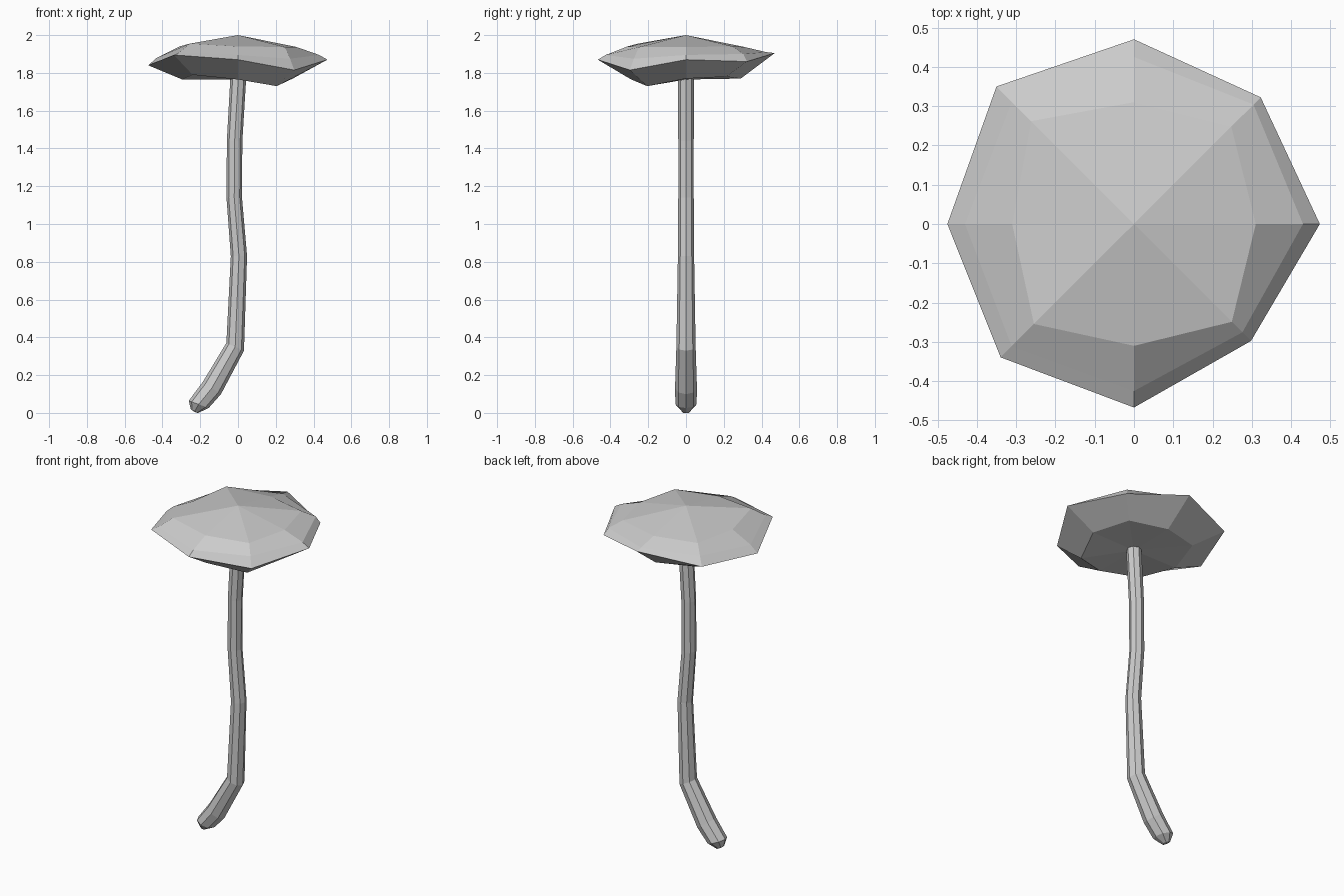
import bpy, bmesh, math
from mathutils import Vector

if "Cube" in bpy.data.objects:
    bpy.data.objects.remove(bpy.data.objects["Cube"])


def loft(name, rings, start, end):
    """Skin equal-length rings, closing each end on a point (fan)."""
    bm = bmesh.new()
    loops = [[bm.verts.new(p) for p in ring] for ring in rings]
    n = len(loops[0])
    for a, b in zip(loops, loops[1:]):
        for i in range(n):
            j = (i + 1) % n
            bm.faces.new((a[i], a[j], b[j], b[i]))
    for ring, tip in ((loops[0], start), (loops[-1], end)):
        t = bm.verts.new(tip)
        for i in range(n):
            bm.faces.new((ring[i], ring[(i + 1) % n], t))
    bmesh.ops.recalc_face_normals(bm, faces=bm.faces[:])
    mesh = bpy.data.meshes.new(name)
    bm.to_mesh(mesh)
    bm.free()
    obj = bpy.data.objects.new(name, mesh)
    bpy.context.collection.objects.link(obj)
    return obj


# Cap: irregular octagonal rings, (radius, height) per 45 degrees from +x
cap_profile = [
    [(.29, 1.77), (.30, 1.78), (.29, 1.77), (.32, 1.78),
     (.295, 1.765), (.34, 1.79), (.29, 1.765), (.29, 1.73)],
    [(.473, 1.87), (.456, 1.86), (.47, 1.905), (.495, 1.86),
     (.475, 1.84), (.48, 1.895), (.467, 1.87), (.421, 1.815)],
    [(.43, 1.895), (.43, 1.90), (.425, 1.91), (.44, 1.90),
     (.43, 1.88), (.44, 1.908), (.425, 1.895), (.39, 1.875)],
    [(.31, 1.937), (.35, 1.94), (.31, 1.937), (.37, 1.945),
     (.31, 1.94), (.36, 1.955), (.31, 1.94), (.352, 1.937)],
]
cap_rings = [[(r * math.cos(i * math.pi / 4), r * math.sin(i * math.pi / 4), z)
              for i, (r, z) in enumerate(ring)] for ring in cap_profile]
loft("cap", cap_rings, (0, 0, 1.765), (0, 0, 2.0))

# Stem: octagonal tube along a bent path, (x, z, radius, tilt in degrees)
path = [(-.23, .008, .022, 28), (-.208, .045, .056, 20), (-.138, .132, .058, 35),
        (-.015, .35, .051, 24), (.005, .83, .043, -1), (-.02, 1.14, .041, -2),
        (-.018, 1.44, .041, 2), (.003, 1.80, .042, 3)]
stem_rings = []
for x, z, r, tilt in path:
    t = math.radians(tilt)
    ring = []
    for i in range(8):
        a = i * math.pi / 4
        u = r * math.cos(a)
        ring.append((x + u * math.cos(t), r * math.sin(a), z - u * math.sin(t)))
    stem_rings.append(ring)
loft("stem", stem_rings, (-.23, 0, .005), (.003, 0, 1.81))

# Rest the lowest point on the ground
stem = bpy.data.objects["stem"]
for v in stem.data.vertices:
    v.co.z = max(v.co.z, 0.0)
